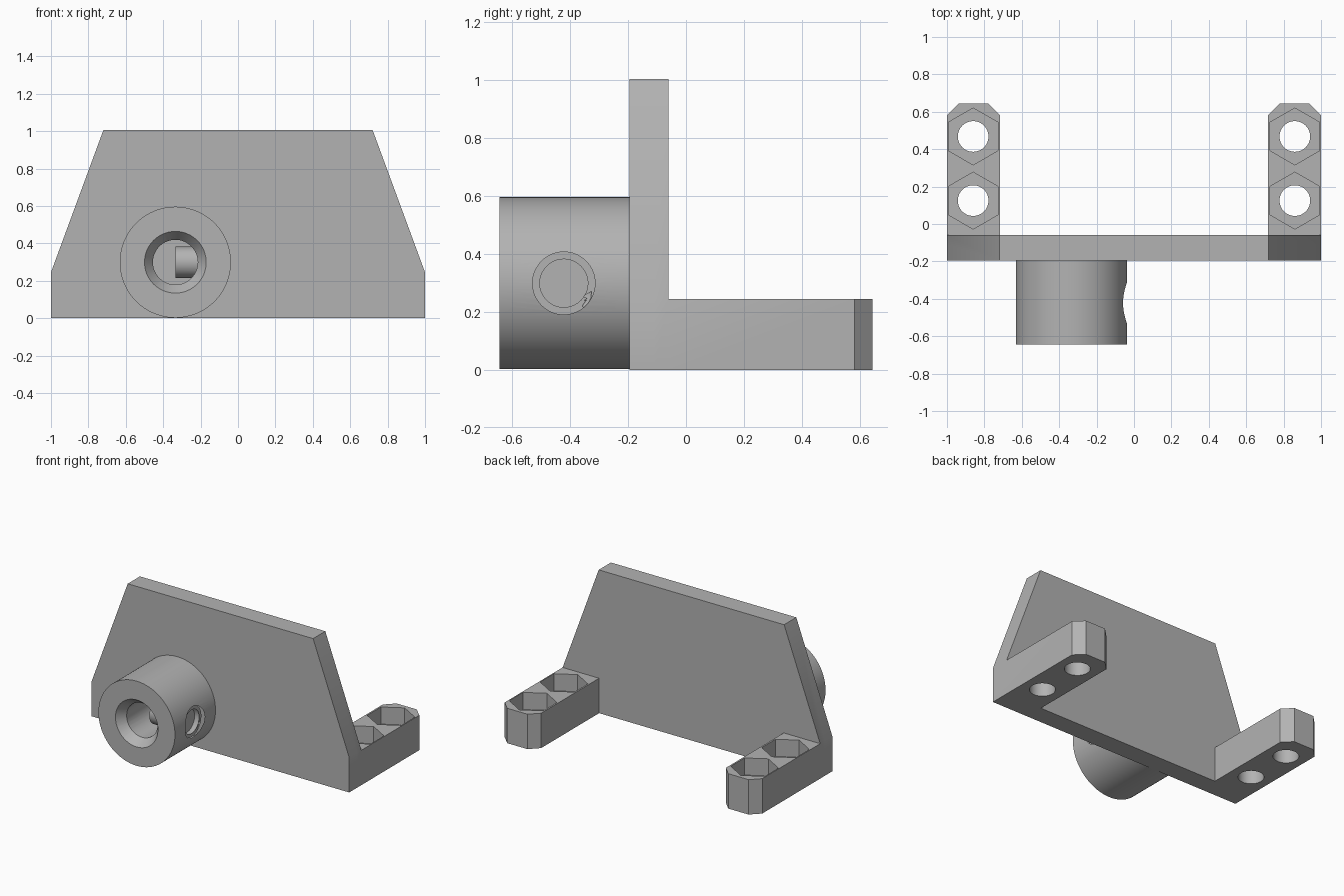
import bpy, bmesh, math
from mathutils import Matrix, Vector

if "Cube" in bpy.data.objects:
    bpy.data.objects.remove(bpy.data.objects["Cube"])

grey = bpy.data.materials.new("plain_grey")
grey.diffuse_color = (0.45, 0.45, 0.45, 1)
grey.use_nodes = True
grey.node_tree.nodes["Principled BSDF"].inputs["Base Color"].default_value = grey.diffuse_color


def prism(name, points, direction):
    """Extrude a flat outline along a direction."""
    bm = bmesh.new()
    face = bm.faces.new([bm.verts.new(p) for p in points])
    ext = bmesh.ops.extrude_face_region(bm, geom=[face])
    bmesh.ops.translate(bm, vec=direction,
                        verts=[v for v in ext["geom"] if isinstance(v, bmesh.types.BMVert)])
    return finish(name, bm)


def turned(name, start, end, r1, r2=None, sides=64):
    """Cylinder or cone between two points."""
    a, b = Vector(start), Vector(end)
    turn = (b - a).to_track_quat('Z', 'Y').to_matrix().to_4x4()
    bm = bmesh.new()
    bmesh.ops.create_cone(bm, cap_ends=True, segments=sides, radius1=r1,
                          radius2=r1 if r2 is None else r2, depth=(b - a).length,
                          matrix=Matrix.Translation((a + b) / 2) @ turn)
    return finish(name, bm)


def finish(name, bm):
    bmesh.ops.recalc_face_normals(bm, faces=bm.faces)
    mesh = bpy.data.meshes.new(name)
    bm.to_mesh(mesh)
    bm.free()
    mesh.materials.append(grey)
    ob = bpy.data.objects.new(name, mesh)
    bpy.context.collection.objects.link(ob)
    return ob


def combine(ob, tool, operation):
    mod = ob.modifiers.new(operation.lower(), 'BOOLEAN')
    mod.operation = operation
    mod.solver = 'EXACT'
    mod.object = tool
    bpy.context.view_layer.objects.active = ob
    bpy.ops.object.modifier_apply(modifier=mod.name)
    bpy.data.objects.remove(tool)


FRONT, BACK, END = -0.195, -0.06, 0.645
ARM_H, TOP = 0.245, 1.005

# upright plate with sloping ends
outline = [(-1, 0), (1, 0), (1, ARM_H), (0.72, TOP), (-0.72, TOP), (-1, ARM_H)]
bracket = prism("bracket", [(x, FRONT, z) for x, z in outline], (0, BACK - FRONT, 0))

# mounting arms with chamfered tips, nut pockets and bolt holes
for s in (-1, 1):
    tip = [(0.717, BACK - 0.05), (1, BACK - 0.05), (1, END - 0.063), (0.937, END),
           (0.78, END), (0.717, END - 0.063)]
    arm = prism("arm", [(s * x, y, 0) for x, y in tip], (0, 0, ARM_H))
    combine(bracket, arm, 'UNION')
    for y in (0.125, 0.468):
        x = s * 0.86
        hexagon = [(x + 0.152 * math.sin(k * math.pi / 3),
                    y + 0.152 * math.cos(k * math.pi / 3), 0.125) for k in range(6)]
        combine(bracket, prism("nut_pocket", hexagon, (0, 0, 0.3)), 'DIFFERENCE')
        combine(bracket, turned("bolt_hole", (x, y, -0.1), (x, y, 0.2), 0.082, sides=48),
                'DIFFERENCE')

# round boss on the front
BX, BZ, BY = -0.335, 0.299, -0.645
combine(bracket, turned("boss", (BX, BY, BZ), (BX, FRONT + 0.05, BZ), 0.297, sides=96), 'UNION')

# blind bore with a countersunk mouth
combine(bracket, turned("bore", (BX, BY - 0.1, BZ), (BX, FRONT, BZ), 0.12), 'DIFFERENCE')
combine(bracket, turned("bore_mouth", (BX, BY - 0.02, BZ), (BX, BY + 0.06, BZ), 0.18, 0.12),
        'DIFFERENCE')

# set screw hole in the boss side, stepped down by a cone
SY = -0.422
combine(bracket, turned("screw_hole", (BX, SY, BZ), (0.1, SY, BZ), 0.083), 'DIFFERENCE')
combine(bracket, turned("screw_cone", (-0.1, SY, BZ), (-0.065, SY, BZ), 0.083, 0.108), 'DIFFERENCE')
combine(bracket, turned("screw_mouth", (-0.065, SY, BZ), (0.1, SY, BZ), 0.108), 'DIFFERENCE')

bpy.ops.object.select_all(action='DESELECT')
bracket.select_set(True)
bpy.context.view_layer.objects.active = bracket
bpy.ops.object.shade_smooth_by_angle(angle=math.radians(25))
